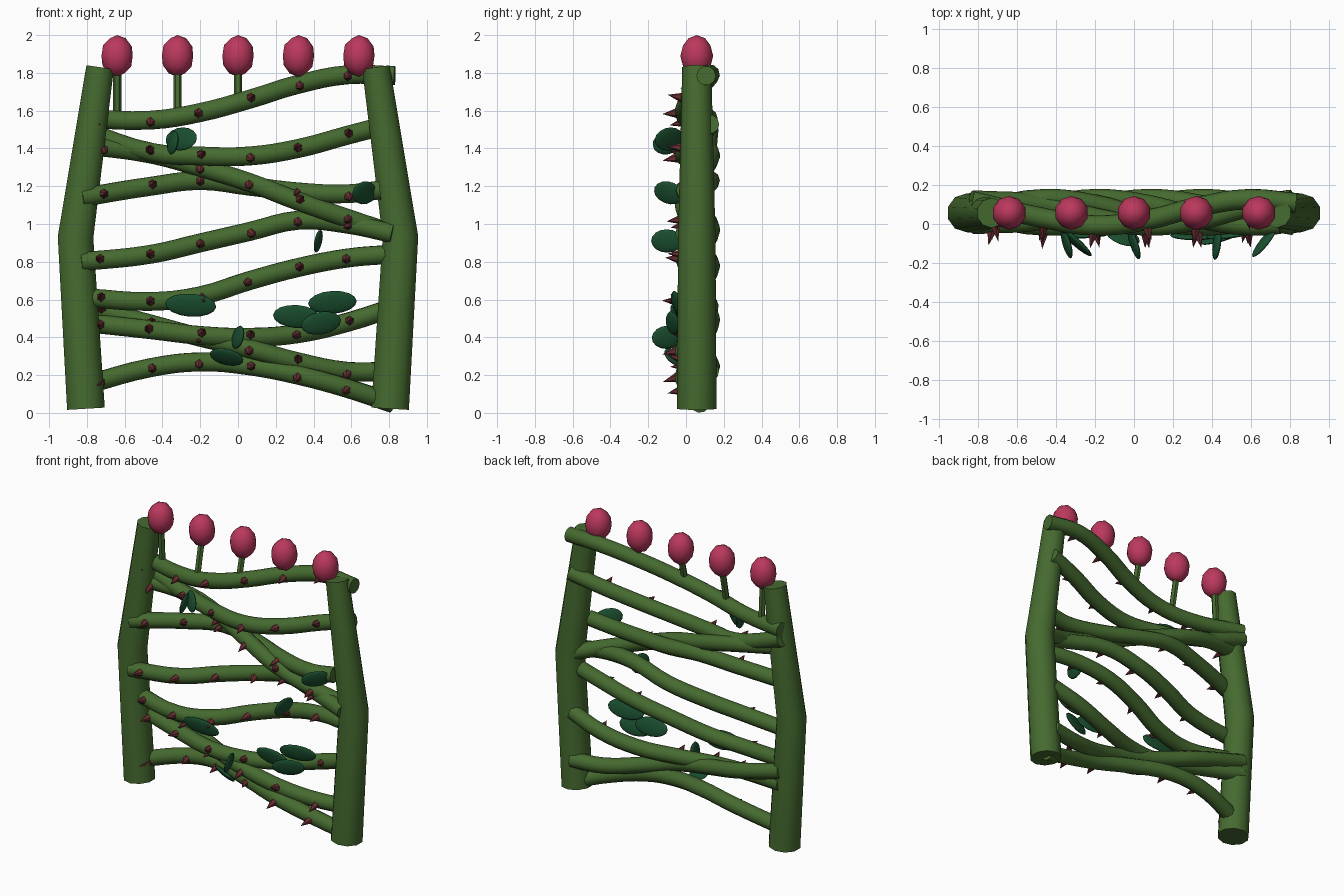
import bpy, math, random
from mathutils import Vector, Matrix

random.seed(4)
scene = bpy.context.scene
if "Cube" in scene.objects:
    bpy.data.objects.remove(scene.objects["Cube"])


def material(name, rgb):
    mat = bpy.data.materials.new(name)
    mat.use_nodes = True
    color = (*rgb, 1)
    mat.diffuse_color = color
    mat.node_tree.nodes["Principled BSDF"].inputs["Base Color"].default_value = color
    return mat


VINE = material("vine green", (0.06, 0.145, 0.029))
LEAF = material("leaf dark green", (0.011, 0.08, 0.03))
BUD = material("bud pink", (0.5, 0.04, 0.11))
THORN = material("thorn maroon", (0.145, 0.028, 0.033))


def finish(obj, name, mat, angle=40):
    obj.name = name
    obj.data.materials.clear()
    obj.data.materials.append(mat)
    bpy.ops.object.shade_smooth_by_angle(angle=math.radians(angle))
    return obj


def tube(name, points, radii, mat, kind="BEZIER", sides=2):
    """Capped round tube through the points, turned into a mesh."""
    curve = bpy.data.curves.new(name, "CURVE")
    curve.dimensions = "3D"
    curve.bevel_depth = 1
    curve.bevel_resolution = sides
    curve.resolution_u = 4
    curve.use_fill_caps = True
    spline = curve.splines.new(kind)
    store = spline.bezier_points if kind == "BEZIER" else spline.points
    store.add(len(points) - 1)
    for point, co, radius in zip(store, points, radii):
        if kind == "BEZIER":
            point.co = co
            point.handle_left_type = point.handle_right_type = "AUTO"
        else:
            point.co = (*co, 1)
        point.radius = radius
    obj = bpy.data.objects.new(name, curve)
    scene.collection.objects.link(obj)
    bpy.ops.object.select_all(action="DESELECT")
    obj.select_set(True)
    bpy.context.view_layer.objects.active = obj
    bpy.ops.object.convert(target="MESH")
    return finish(bpy.context.object, name, mat)


DEPTH = 0.06   # centre line of the fence in y

# Side posts, bowed outward at mid height
for side, label in ((1, "left"), (-1, "right")):
    path = [(side * x, DEPTH - 0.003, z) for x, z in ((0.805, 0.022), (0.86, 0.93), (0.73, 1.83))]
    tube(label + "_post", path, (0.105, 0.099, 0.077), VINE, "POLY", 3)


# Thorn pointing forward from a vine
def thorn(base):
    aim = Vector((random.uniform(-0.25, 0.25), -1, random.uniform(-0.35, 0.35)))
    bpy.ops.mesh.primitive_cone_add(vertices=6, radius1=0.029, radius2=0, depth=0.085)
    obj = bpy.context.object
    obj.rotation_euler = aim.to_track_quat("Z", "Y").to_euler()
    obj.location = Vector(base) + aim.normalized() * 0.078
    finish(obj, "thorn", THORN, 20)


# Weave: each vine, counted from the top, lags the one above it by a sixth of a turn
def weave(x, index):
    turn = math.tau * (x + 0.8) / 1.6
    return DEPTH + 0.068 * math.cos(turn + math.radians(40 - 60 * index))


# Woven vines: first x, last x, heights along x
INNER = (-0.46, -0.2, 0.06, 0.32, 0.58)
VINES = (
    (-0.83, 0.83, (1.56, 1.55, 1.59, 1.66, 1.74, 1.79, 1.785)),
    (-0.83, 0.81, (1.50, 1.38, 1.36, 1.36, 1.40, 1.47, 1.53)),
    (-0.83, 0.82, (1.42, 1.37, 1.30, 1.22, 1.12, 1.03, 0.95)),
    (-0.83, 0.75, (1.14, 1.20, 1.23, 1.20, 1.17, 1.16, 1.18)),
    (-0.83, 0.82, (0.80, 0.84, 0.90, 0.96, 1.02, 1.00, 0.95)),
    (-0.80, 0.81, (0.61, 0.59, 0.62, 0.70, 0.77, 0.82, 0.84)),
    (-0.83, 0.80, (0.48, 0.44, 0.41, 0.40, 0.42, 0.48, 0.55)),
    (-0.83, 0.80, (0.57, 0.47, 0.40, 0.34, 0.27, 0.22, 0.22)),
    (-0.80, 0.82, (0.15, 0.24, 0.27, 0.25, 0.20, 0.13, 0.05)),
)
for index, (first, last, heights) in enumerate(VINES):
    path = [(x, weave(x, index), z) for x, z in zip((first, *INNER, last), heights)]
    tube("vine", path, [0.052] * len(path), VINE, sides=3)
    start = Vector(path[0]).lerp(Vector(path[1]), (-0.72 - first) / (INNER[0] - first))
    for base in [start] + path[1:-1]:
        thorn(base)

# Flower buds on thin stems rising from the top vine
for i, foot in enumerate((1.56, 1.57, 1.64, 1.73, 1.78)):
    x = 0.32 * (i - 2)
    tube("bud_stem", [(x, weave(x, 0), foot), (x, DEPTH, 1.85)], (0.022, 0.022), VINE, "POLY", 1)
    bpy.ops.mesh.primitive_ico_sphere_add(subdivisions=2, radius=1, location=(x, DEPTH - 0.003, 1.89))
    bud = bpy.context.object
    bud.scale = (0.087, 0.087, 0.11)
    finish(bud, "flower_bud", BUD)

# Leaves: centre, half length, then tilt, roll and yaw in degrees
LEAVES = (
    ((-0.345, -0.10, 1.43), 0.08, (-12, 10, -75)),
    ((-0.30, -0.09, 1.45), 0.11, (-12, 0, -42)),
    ((0.67, -0.09, 1.165), 0.1, (15, 5, 52)),
    ((0.425, -0.10, 0.91), 0.085, (-12, 0, -97)),
    ((-0.25, -0.05, 0.57), 0.135, (15, 4, 2)),
    ((0.50, -0.05, 0.585), 0.13, (15, -3, 8)),
    ((0.31, -0.06, 0.51), 0.125, (15, 4, 0)),
    ((0.44, -0.07, 0.475), 0.11, (15, -8, 15)),
    ((0.0, -0.10, 0.40), 0.085, (-12, 0, -72)),
    ((-0.06, -0.06, 0.295), 0.095, (45, 8, -20)),
)
for centre, length, angles in LEAVES:
    bpy.ops.mesh.primitive_uv_sphere_add(segments=12, ring_count=8, radius=1, location=centre)
    leaf = bpy.context.object
    # Lay the poles along the length so that the leaf tapers to its tips
    leaf.data.transform(Matrix.Rotation(math.pi / 2, 4, "Y"))
    leaf.scale = (length, 0.018, 0.063)
    leaf.rotation_euler = [math.radians(a) for a in angles]
    finish(leaf, "leaf", LEAF)
